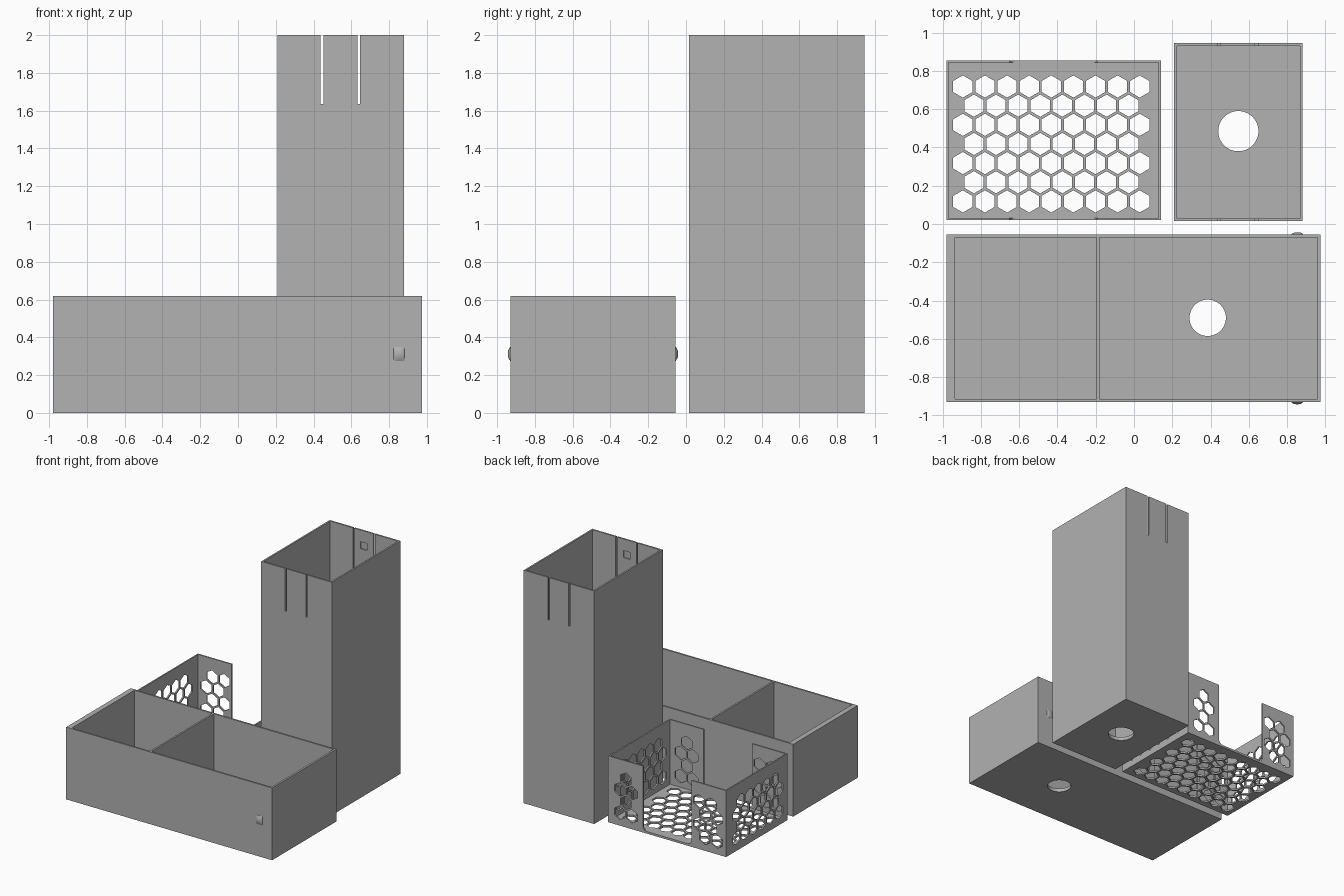
import bpy, bmesh, math
from mathutils import Vector

if "Cube" in bpy.data.objects:
    bpy.data.objects.remove(bpy.data.objects["Cube"])

grey = bpy.data.materials.new("plain grey")
grey.use_nodes = True
GREY = (0.445, 0.445, 0.445, 1)
grey.diffuse_color = GREY
grey.node_tree.nodes["Principled BSDF"].inputs["Base Color"].default_value = GREY


def add_object(name, bm):
    bmesh.ops.recalc_face_normals(bm, faces=bm.faces)
    mesh = bpy.data.meshes.new(name)
    bm.to_mesh(mesh)
    bm.free()
    mesh.materials.append(grey)
    obj = bpy.data.objects.new(name, mesh)
    bpy.context.collection.objects.link(obj)
    return obj


def add_box(bm, low, high):
    low, high = Vector(low), Vector(high)
    verts = bmesh.ops.create_cube(bm, size=1)["verts"]
    for v in verts:
        v.co = (low + high) / 2 + v.co * (high - low)
    return verts


def loft(bm, rings):
    """Closed solid through a list of equal-sized rings."""
    loops = [[bm.verts.new(p) for p in ring] for ring in rings]
    n = len(loops[0])
    for a, b in zip(loops, loops[1:]):
        for i in range(n):
            j = (i + 1) % n
            bm.faces.new((a[i], a[j], b[j], b[i]))
    bm.faces.new(loops[0])
    bm.faces.new(loops[-1])


def add_prism(bm, axis, u, v, start, end, radius, sides=6):
    """Regular prism along an axis, with a corner pointing up in v."""
    place = {"x": lambda a, b, w: (w, a, b),
             "y": lambda a, b, w: (a, w, b),
             "z": lambda a, b, w: (a, b, w)}[axis]
    angles = [math.pi / 2 + math.tau * i / sides for i in range(sides)]
    loft(bm, [[place(u + radius * math.cos(t), v + radius * math.sin(t), w)
               for t in angles] for w in (start, end)])


def cut(obj, *cutters):
    """Subtract each cutter solid, then bake the result."""
    helpers = []
    for bm in cutters:
        helper = add_object("cutter", bm)
        helper.hide_render = True
        helpers.append(helper)
        mod = obj.modifiers.new("cut", "BOOLEAN")
        mod.operation, mod.solver, mod.object = "DIFFERENCE", "EXACT", helper
    graph = bpy.context.evaluated_depsgraph_get()
    baked = bpy.data.meshes.new_from_object(obj.evaluated_get(graph))
    obj.modifiers.clear()
    obj.data = baked
    for helper in helpers:
        bpy.data.objects.remove(helper)


def solid_box(name, low, high):
    bm = bmesh.new()
    add_box(bm, low, high)
    return add_object(name, bm)


def boxes(*pairs):
    bm = bmesh.new()
    for low, high in pairs:
        add_box(bm, low, high)
    return bm


def round_hole(x, y, radius):
    bm = bmesh.new()
    add_prism(bm, "z", x, y, -0.1, 0.1, radius, 48)
    return bm


def smooth(obj):
    bpy.ops.object.select_all(action="DESELECT")
    obj.select_set(True)
    bpy.context.view_layer.objects.active = obj
    bpy.ops.object.shade_smooth_by_angle(angle=math.radians(30))


# Long tray with two compartments and a drain hole
tray = solid_box("divided_tray", (-0.98, -0.93, 0), (0.975, -0.055, 0.62))
cut(tray,
    boxes(((-0.935, -0.915, 0.03), (-0.195, -0.07, 1)),
          ((-0.18, -0.915, 0.03), (0.958, -0.07, 1))),
    round_hole(0.385, -0.49, 0.095))
smooth(tray)

# Chamfered snap bumps on both long sides of the tray
for name, wall, out in (("front_snap_bump", -0.93, -1), ("back_snap_bump", -0.055, 1)):
    bm = bmesh.new()
    rings = []
    for z, depth in ((0.275, 0.002), (0.295, 0.013), (0.33, 0.013), (0.35, 0.002)):
        arc = [math.pi * i / 10 for i in range(11)]
        rings.append([(0.853 + 0.03 * math.cos(t),
                       wall + out * (depth * math.sin(t) - 0.001), z) for t in arc])
    loft(bm, rings)
    smooth(add_object(name, bm))

# Tall open tower with slotted snap tabs and a drain hole
tower = solid_box("tall_tower", (0.21, 0.015, 0), (0.88, 0.945, 2))
slots = boxes(*[((x - 0.007, -0.1, 1.635), (x + 0.007, 1.1, 2.1)) for x in (0.445, 0.64)])
recesses = boxes(((0.51, 0.02, 1.84), (0.575, 0.94, 1.9)))
cut(tower,
    boxes(((0.224, 0.029, 0.03), (0.866, 0.931, 2.1))),
    slots, recesses, round_hole(0.545, 0.485, 0.105))
smooth(tower)

# Perforated basket with a wide opening in its front and back
PITCH, RADIUS = 0.1155, 0.058
ROW = PITCH * math.sqrt(3) / 2
basket = solid_box("perforated_basket", (-0.98, 0.02, 0), (0.14, 0.855, 0.57))
inside = boxes(((-0.968, 0.032, 0.015), (0.128, 0.843, 1)))

opening = bmesh.new()
add_box(opening, (-0.65, -0.2, 0.018), (-0.19, 1, 1))
lower = [e for e in opening.edges
         if all(v.co.z < 0.1 for v in e.verts) and abs(e.verts[0].co.y - e.verts[1].co.y) > 0.5]
bmesh.ops.bevel(opening, geom=lower, offset=0.035, segments=6, profile=0.5, affect="EDGES")

floor_holes, end_holes, side_holes = bmesh.new(), bmesh.new(), bmesh.new()
for row in range(7):
    shift = row % 2
    for col in range(9 - shift):
        x = -0.894 + (col + shift / 2) * PITCH
        add_prism(floor_holes, "z", x, 0.118 + row * ROW, -0.1, 0.1, RADIUS)
        # Same columns on the tabs either side of the opening
        if row < 4 and (x < -0.7 or x > -0.1):
            add_prism(side_holes, "y", x, 0.11 + row * ROW, -0.2, 1, RADIUS)
    for col in range(6 - shift):
        if row < 4:
            y = 0.135 + (col + shift / 2) * PITCH
            add_prism(end_holes, "x", y, 0.11 + row * ROW, -1.2, 0.3, RADIUS)
cut(basket, inside, opening, floor_holes, end_holes, side_holes)
